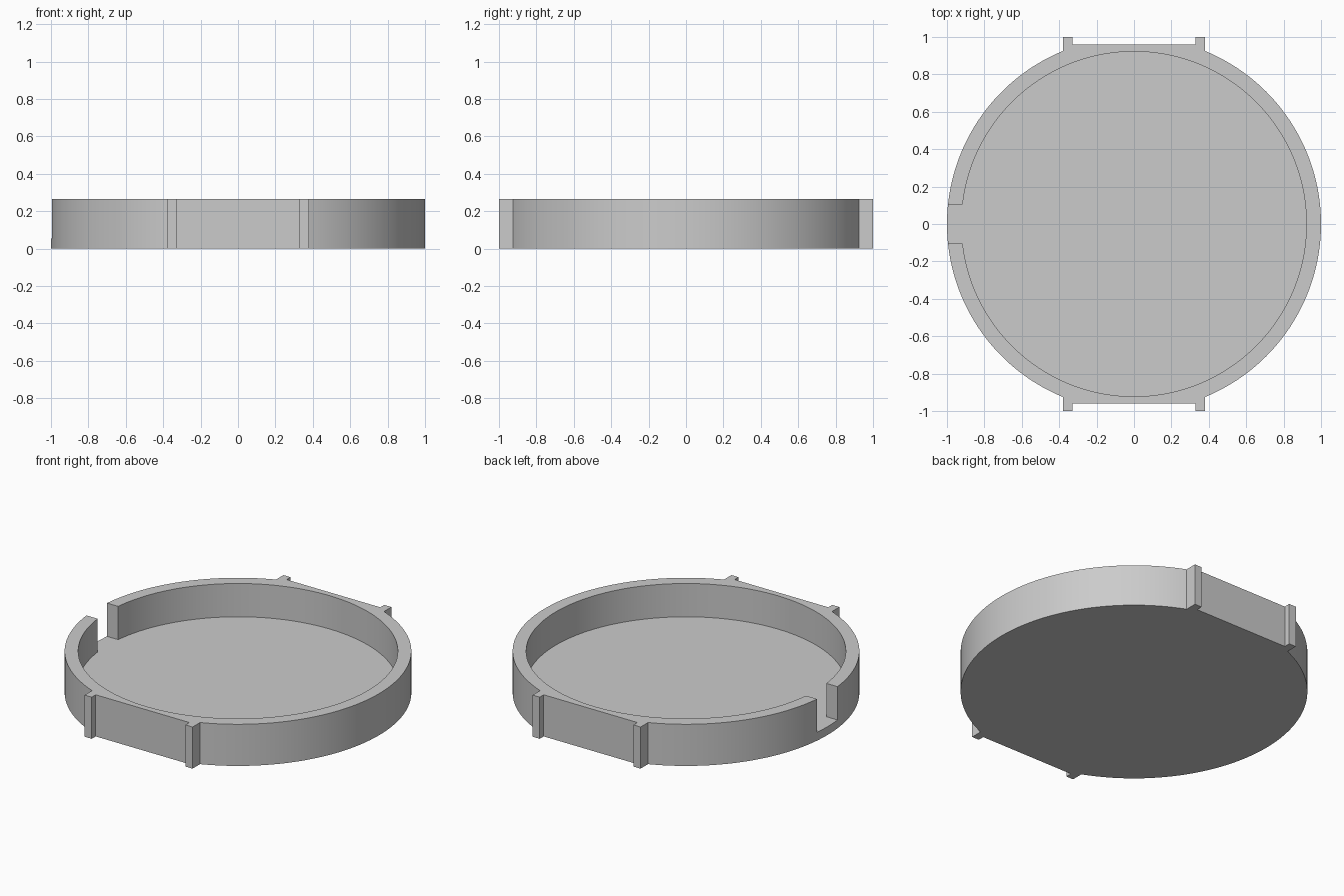
import bpy, bmesh
from math import acos, asin, cos, sin, pi

cube = bpy.data.objects.get("Cube")
if cube:
    bpy.data.objects.remove(cube, do_unlink=True)

HEIGHT, FLOOR = 0.265, 0.053
OUTER, INNER = 1.0, 0.922
GAP = 0.103                       # half width of the opening in the wall
POST_OUT, POST_IN = 0.38, 0.33    # post sides
FLAT, TIP = 0.96, 1.0             # flat panel and post tips


def arc(radius, start, end, steps):
    return [(radius * cos(start + (end - start) * i / steps),
             radius * sin(start + (end - start) * i / steps)) for i in range(steps + 1)]


def bracket(side):
    """Flat panel between two posts, ordered counter-clockwise."""
    pts = [(POST_OUT, TIP), (POST_IN, TIP), (POST_IN, FLAT),
           (-POST_IN, FLAT), (-POST_IN, TIP), (-POST_OUT, TIP)]
    return [(side * x, side * y) for x, y in pts]


# Outer outline, from one edge of the opening round to the other
post = acos(POST_OUT / OUTER)
gap_out, gap_in = pi - asin(GAP / OUTER), pi - asin(GAP / INNER)
outer = (arc(OUTER, -gap_out, -(pi - post), 36) + bracket(-1)
         + arc(OUTER, -post, post, 72) + bracket(1)
         + arc(OUTER, pi - post, gap_out, 36))
inner = arc(INNER, gap_in, -gap_in, 180)
sill = arc(OUTER, gap_out, 2 * pi - gap_out, 8)[1:-1]

bm = bmesh.new()


def cap(points, z, up=True):
    verts = [bm.verts.new((x, y, z)) for x, y in points]
    bm.faces.new(verts if up else verts[::-1])


def band(points, low, high):
    """Vertical walls along a closed outline."""
    bottom = [bm.verts.new((x, y, low)) for x, y in points]
    top = [bm.verts.new((x, y, high)) for x, y in points]
    for i in range(len(points)):
        j = (i + 1) % len(points)
        bm.faces.new((bottom[i], bottom[j], top[j], top[i]))


# Base disc, raised wall with its opening, and the floor inside
base = outer + sill
wall = outer + inner
cap(base, 0, up=False)
band(base, 0, FLOOR)
band(wall, FLOOR, HEIGHT)
cap(wall, HEIGHT)
cap(inner[::-1] + outer[-1:] + sill + outer[:1], FLOOR)
bmesh.ops.remove_doubles(bm, verts=bm.verts, dist=1e-5)
bmesh.ops.recalc_face_normals(bm, faces=bm.faces)

mesh = bpy.data.meshes.new("round_tray")
bm.to_mesh(mesh)
bm.free()
tray = bpy.data.objects.new("round_tray", mesh)
bpy.context.collection.objects.link(tray)

# Plain grey
grey = bpy.data.materials.new("plain_grey")
grey.use_nodes = True
colour = (0.6, 0.6, 0.6, 1)
grey.diffuse_color = colour
grey.node_tree.nodes["Principled BSDF"].inputs["Base Color"].default_value = colour
mesh.materials.append(grey)

bpy.ops.object.select_all(action="DESELECT")
tray.select_set(True)
bpy.context.view_layer.objects.active = tray
bpy.ops.object.shade_smooth_by_angle(angle=pi / 6)
